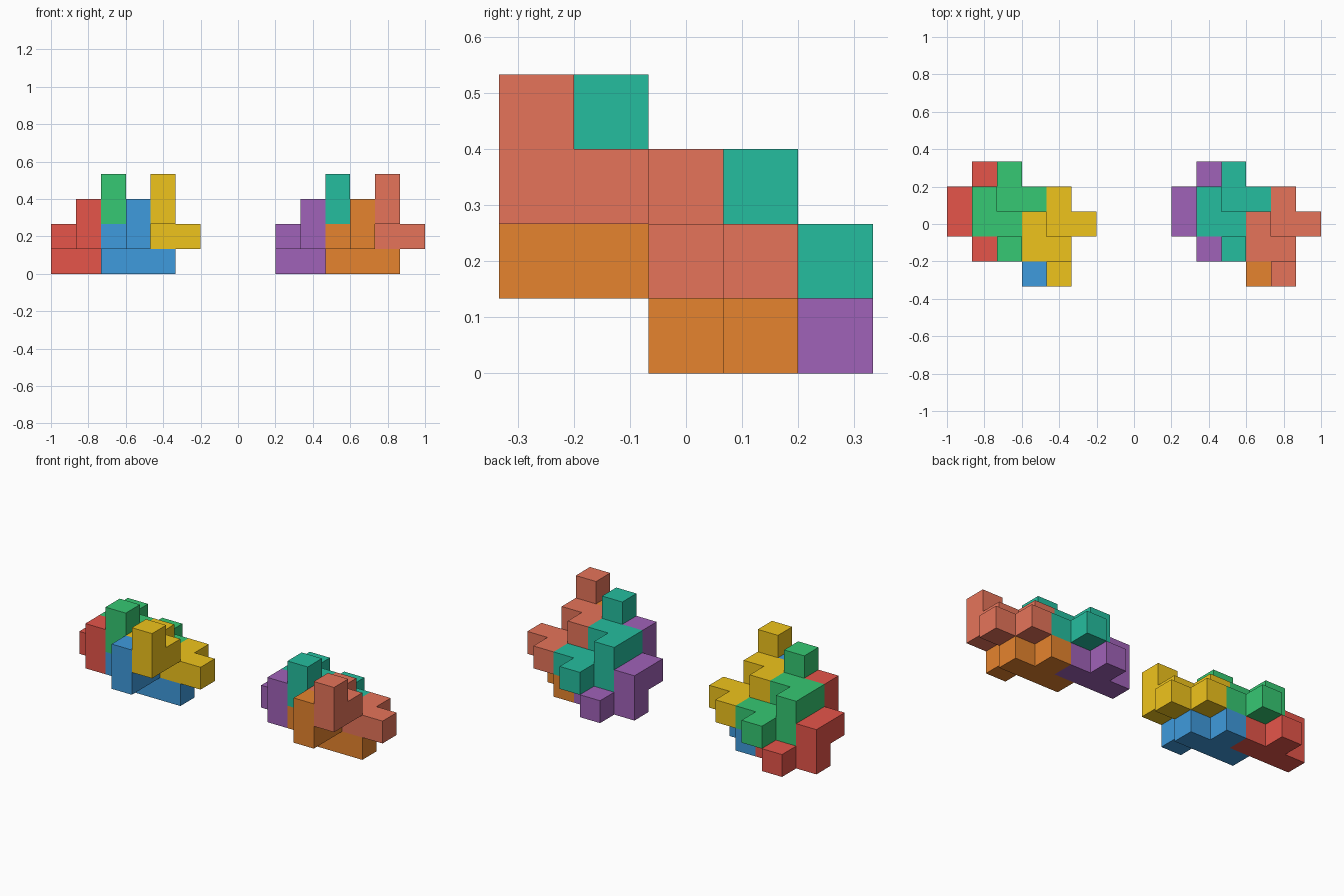
import bpy, bmesh
from mathutils import Color, Vector

if "Cube" in bpy.data.objects:
    bpy.data.objects.remove(bpy.data.objects["Cube"])

U = 2 / 15                      # edge of one unit cube
ORIGIN = Vector((-1, -2.5 * U, 0))

# One nine-cube puzzle piece: cross on the floor, stairs rising toward the front
PIECE = [(0, 3, 0), (1, 3, 0), (2, 3, 0), (1, 4, 0),
         (0, 3, 1), (0, 2, 1), (1, 2, 1), (1, 1, 1), (1, 1, 2)]


def add_piece(name, offset, color):
    """Outer skin of the piece: only faces without a neighbouring cube."""
    cells = set(PIECE)
    bm = bmesh.new()
    for cell in PIECE:
        centre = Vector(cell) + Vector((0.5, 0.5, 0.5))
        for axis in range(3):
            for sign in (-1, 1):
                n = Vector((0, 0, 0))
                n[axis] = sign
                if tuple(int(c + d) for c, d in zip(cell, n)) in cells:
                    continue
                a = Vector((0, 0, 0))
                a[(axis + 1) % 3] = 1
                b = n.cross(a)
                corners = [centre + 0.5 * (n + s * a + t * b)
                           for s, t in ((1, 1), (-1, 1), (-1, -1), (1, -1))]
                bm.faces.new([bm.verts.new(ORIGIN + U * (c + Vector(offset)))
                              for c in corners])
    bmesh.ops.remove_doubles(bm, verts=bm.verts, dist=1e-4)
    mesh = bpy.data.meshes.new(name)
    bm.to_mesh(mesh)
    bm.free()
    mat = bpy.data.materials.new(name)
    srgb = Color([int(color[i:i + 2], 16) / 255 for i in (0, 2, 4)])
    mat.diffuse_color = (*srgb.from_srgb_to_scene_linear(), 1)
    mat.use_nodes = True
    mat.node_tree.nodes["Principled BSDF"].inputs["Base Color"].default_value = mat.diffuse_color
    mesh.materials.append(mat)
    bpy.context.collection.objects.link(bpy.data.objects.new(name, mesh))


# Slots of the four interlocking pieces, and colours for the two stacks
SLOTS = [("lower_left", (0, 0, 0)), ("lower_right", (2, -1, 0)),
         ("upper_left", (1, 0, 1)), ("upper_right", (3, -1, 1))]
STACKS = [("left_stack", 0, ["E6554A", "3F9BDD", "36C873", "EFC41C"]),
          ("right_stack", 9, ["A062B8", "E6842E", "25BE9F", "E6745A"])]

for stack, shift, colors in STACKS:
    for (slot, (x, y, z)), color in zip(SLOTS, colors):
        add_piece(f"{stack}_{slot}_piece", (x + shift, y, z), color)
